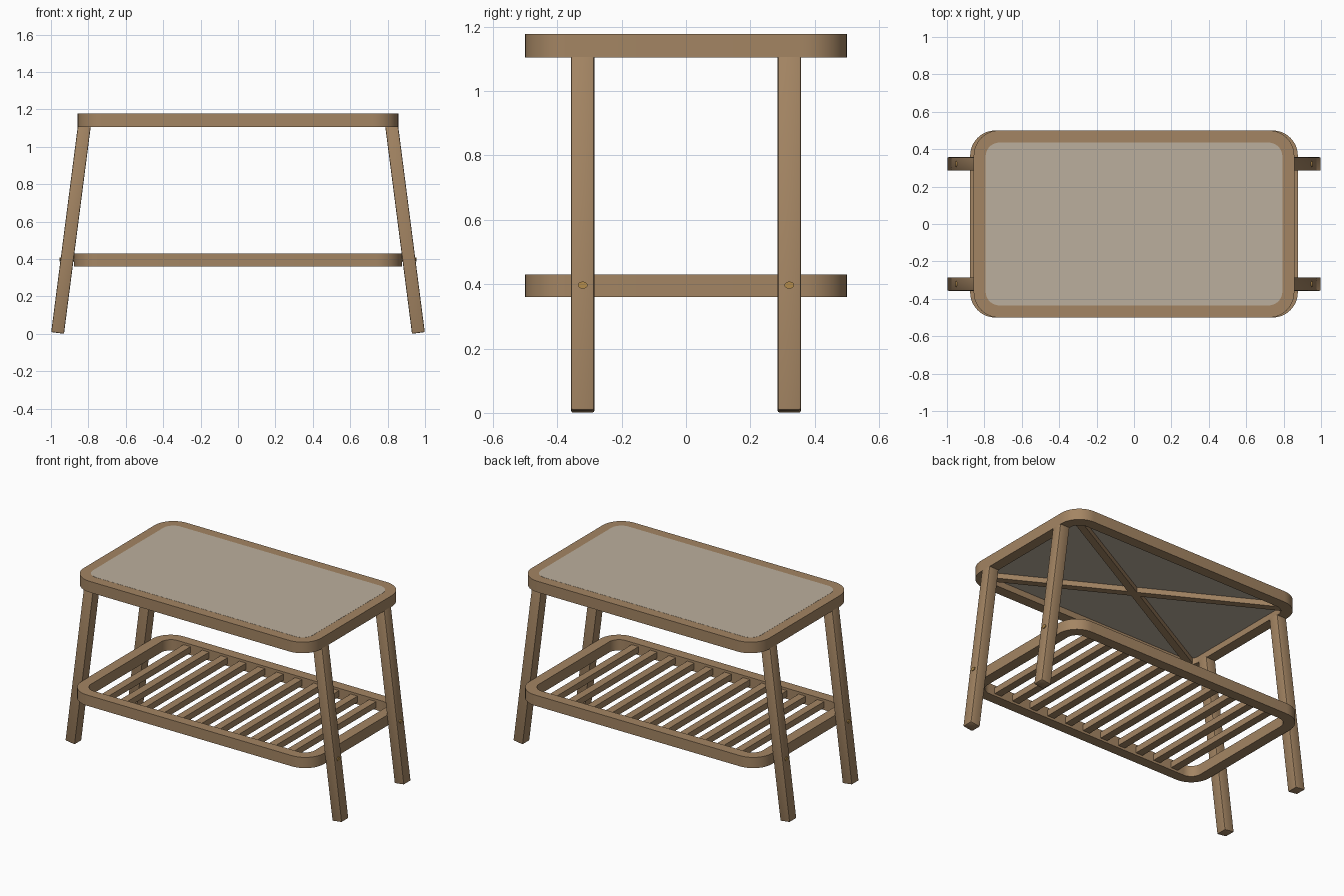
import bpy, bmesh, math
from mathutils import Matrix, Vector

if "Cube" in bpy.data.objects:
    bpy.data.objects.remove(bpy.data.objects["Cube"])


def material(name, rgb):
    m = bpy.data.materials.new(name)
    m.diffuse_color = (*rgb, 1)
    m.use_nodes = True
    m.node_tree.nodes["Principled BSDF"].inputs["Base Color"].default_value = m.diffuse_color
    return m


WOOD = material("brown wood", (0.37, 0.235, 0.125))
PANEL = material("beige panel", (0.50, 0.43, 0.34))
PEG = material("golden peg", (0.45, 0.26, 0.07))


def rounded_rect(hx, hy, r, n=12):
    """Outline of a rounded rectangle, counter-clockwise."""
    pts = []
    for i, (sx, sy) in enumerate([(1, 1), (-1, 1), (-1, -1), (1, -1)]):
        for k in range(n + 1):
            a = math.pi / 2 * (i + k / n)
            pts.append((sx * (hx - r) + r * math.cos(a), sy * (hy - r) + r * math.sin(a)))
    return pts


def finish(bm, name, mat, smooth=True):
    bmesh.ops.recalc_face_normals(bm, faces=bm.faces)
    me = bpy.data.meshes.new(name)
    bm.to_mesh(me)
    bm.free()
    me.materials.append(mat)
    ob = bpy.data.objects.new(name, me)
    bpy.context.collection.objects.link(ob)
    if smooth:
        bpy.ops.object.select_all(action='DESELECT')
        bpy.context.view_layer.objects.active = ob
        ob.select_set(True)
        bpy.ops.object.shade_smooth_by_angle(angle=math.radians(30))
    return ob


def ring(name, outer, inner, z0, z1):
    """Rectangular frame with rounded corners."""
    bm = bmesh.new()
    loops = [[bm.verts.new((x, y, z)) for x, y in rounded_rect(*shape)]
             for shape, z in ((outer, z0), (outer, z1), (inner, z1), (inner, z0))]
    n = len(loops[0])
    for a in range(4):
        p, q = loops[a], loops[(a + 1) % 4]
        for i in range(n):
            j = (i + 1) % n
            bm.faces.new((p[i], p[j], q[j], q[i]))
    return finish(bm, name, WOOD)


def plate(name, shape, z0, z1, mat):
    bm = bmesh.new()
    face = bm.faces.new([bm.verts.new((x, y, z0)) for x, y in rounded_rect(*shape)])
    out = bmesh.ops.extrude_face_region(bm, geom=[face])
    for v in out["geom"]:
        if isinstance(v, bmesh.types.BMVert):
            v.co.z = z1
    return finish(bm, name, mat)


def box(name, size, matrix, bevel=0.0):
    bm = bmesh.new()
    bmesh.ops.create_cube(bm, size=1, matrix=Matrix.Diagonal((*size, 1)))
    if bevel:
        bmesh.ops.bevel(bm, geom=bm.edges[:], offset=bevel, segments=2,
                        profile=0.5, affect='EDGES')
    bm.transform(matrix)
    return finish(bm, name, WOOD, bool(bevel))


# Table top: frame, inset panel and cross braces underneath
ring("top_frame", (0.857, 0.5, 0.135), (0.79, 0.432, 0.07), 1.105, 1.177)
plate("top_panel", (0.793, 0.435, 0.073), 1.145, 1.1778, PANEL)
angle = math.atan2(0.86, 1.58)
for s, label in ((1, "a"), (-1, "b")):
    box("cross_brace_" + label, (1.79, 0.045, 0.036),
        Matrix.Translation((0, 0, 1.129)) @ Matrix.Rotation(s * angle, 4, 'Z'))

# Lower shelf: frame and slats
ring("shelf_frame", (0.876, 0.5, 0.135), (0.808, 0.432, 0.07), 0.36, 0.43)
SLATS = 11
for i in range(SLATS):
    x = (i - (SLATS - 1) / 2) * 0.134
    box(f"shelf_slat_{i + 1}", (0.05, 0.88, 0.04), Matrix.Translation((x, 0, 0.395)))

# Splayed legs, each with a peg at shelf height
tilt = math.atan2(0.142, 1.1)
LENGTH = 1.122
foot = Vector((0.9645, 0, 0.0045))
axis = Vector((-math.sin(tilt), 0, math.cos(tilt)))
for sx, side in ((-1, "left"), (1, "right")):
    for sy, end in ((-1, "front"), (1, "back")):
        c = foot + axis * LENGTH / 2
        box(f"{end}_{side}_leg", (0.069, 0.072, LENGTH),
            Matrix.Translation((sx * c.x, sy * 0.321, c.z))
            @ Matrix.Rotation(-sx * tilt, 4, 'Y'), bevel=0.006)
        bm = bmesh.new()
        bmesh.ops.create_cone(bm, cap_ends=True, segments=20, radius1=1, radius2=1, depth=0.1)
        bm.transform(Matrix.Translation((sx * 0.905, sy * 0.321, 0.397))
                     @ Matrix.Rotation(math.pi / 2, 4, 'Y')
                     @ Matrix.Diagonal((0.011, 0.015, 1, 1)))
        finish(bm, f"{end}_{side}_peg", PEG)
